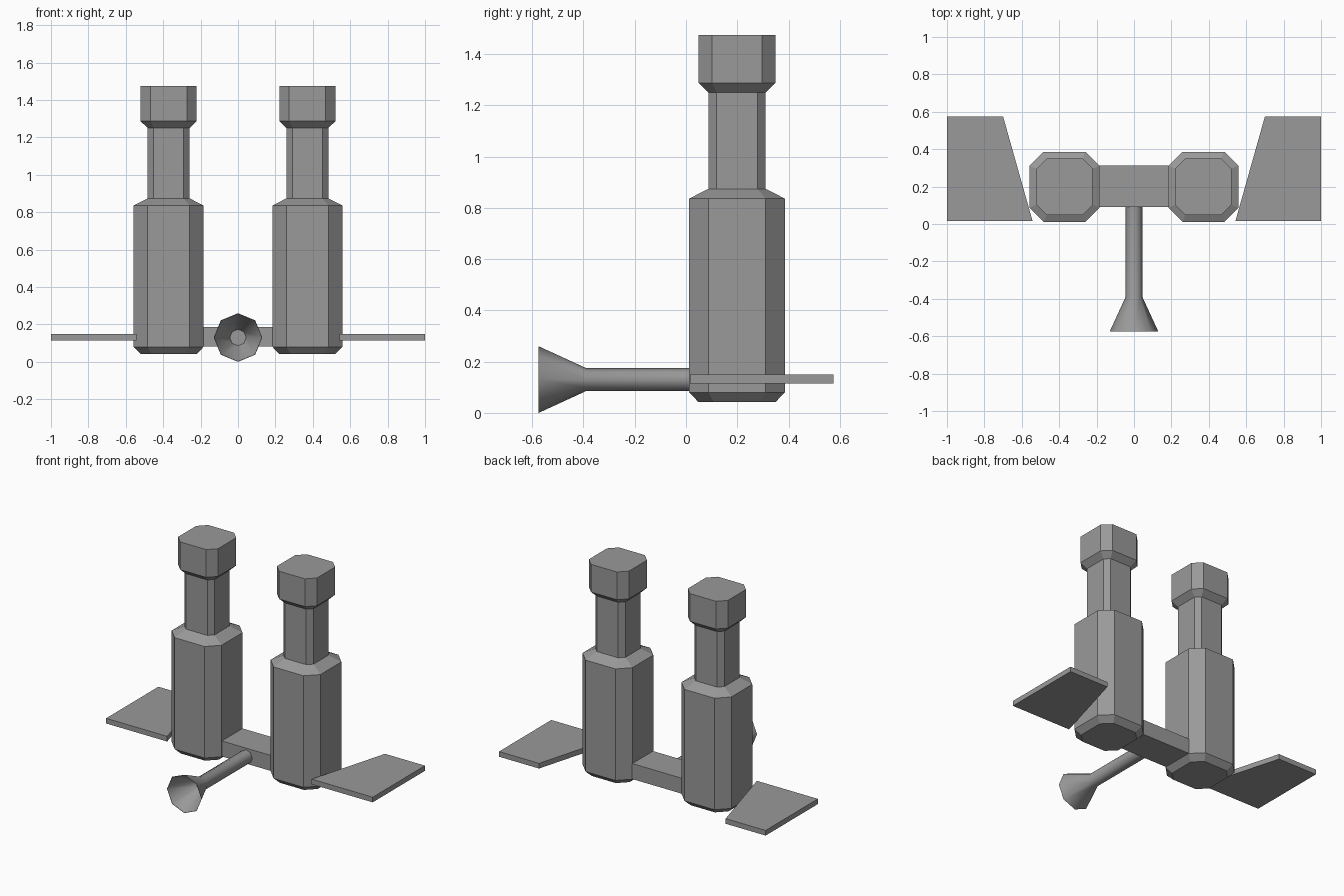
import bpy, bmesh, math

if "Cube" in bpy.data.objects:
    bpy.data.objects.remove(bpy.data.objects["Cube"])

grey = bpy.data.materials.new("mid_grey")
grey.diffuse_color = (0.32, 0.32, 0.32, 1)
grey.use_nodes = True
grey.node_tree.nodes["Principled BSDF"].inputs["Base Color"].default_value = grey.diffuse_color


def finish(name, bm):
    bmesh.ops.recalc_face_normals(bm, faces=bm.faces)
    me = bpy.data.meshes.new(name)
    bm.to_mesh(me)
    bm.free()
    ob = bpy.data.objects.new(name, me)
    me.materials.append(grey)
    bpy.context.collection.objects.link(ob)
    return ob


def loft(name, rings):
    """Skin a closed solid through a list of equally sized point rings."""
    bm = bmesh.new()
    loops = [[bm.verts.new(p) for p in r] for r in rings]
    for a, b in zip(loops, loops[1:]):
        n = len(a)
        for i in range(n):
            j = (i + 1) % n
            bm.faces.new((a[i], a[j], b[j], b[i]))
    bm.faces.new(loops[0])
    bm.faces.new(loops[-1])
    return finish(name, bm)


def octagon(cx, cy, z, h, c):
    """Square of half size h with corners cut by c."""
    f = h - c
    pts = [(h, -f), (h, f), (f, h), (-f, h), (-h, f), (-h, -f), (-f, -h), (f, -h)]
    return [(cx + x, cy + y, z) for x, y in pts]


# Stepped towers: height, half width, corner cut
tower = [(0.042, 0.15, 0.06), (0.08, 0.187, 0.075), (0.836, 0.187, 0.075),
         (0.874, 0.112, 0.032), (1.25, 0.112, 0.032), (1.287, 0.15, 0.053),
         (1.475, 0.15, 0.053)]

# Side fins, outline in plan
fin = [(0.542, 0.015), (1.0, 0.015), (1.0, 0.575), (0.70, 0.575)]

for side, s in (("left", -1), ("right", 1)):
    loft(side + "_tower", [octagon(s * 0.371, 0.199, z, h, c) for z, h, c in tower])
    loft(side + "_fin", [[(s * x, y, z) for x, y in fin] for z in (0.115, 0.15)])

# Cross bar joining the towers
bar = [(-0.2, 0.09), (0.2, 0.09), (0.2, 0.312), (-0.2, 0.312)]
loft("cross_bar", [[(x, y, z) for x, y in bar] for z in (0.081, 0.186)])

# Rod with a hollow flared horn: y, radius
horn = [(0.1, 0.045), (-0.39, 0.045), (-0.575, 0.13), (-0.575, 0.128), (-0.392, 0.044)]
ring = [k * math.pi / 4 for k in range(8)]
ob = loft("horn", [[(r * math.cos(a), y, 0.13 + r * math.sin(a)) for a in ring]
                   for y, r in horn])
bpy.context.view_layer.objects.active = ob
ob.select_set(True)
bpy.ops.object.shade_smooth_by_angle(angle=math.radians(50))
